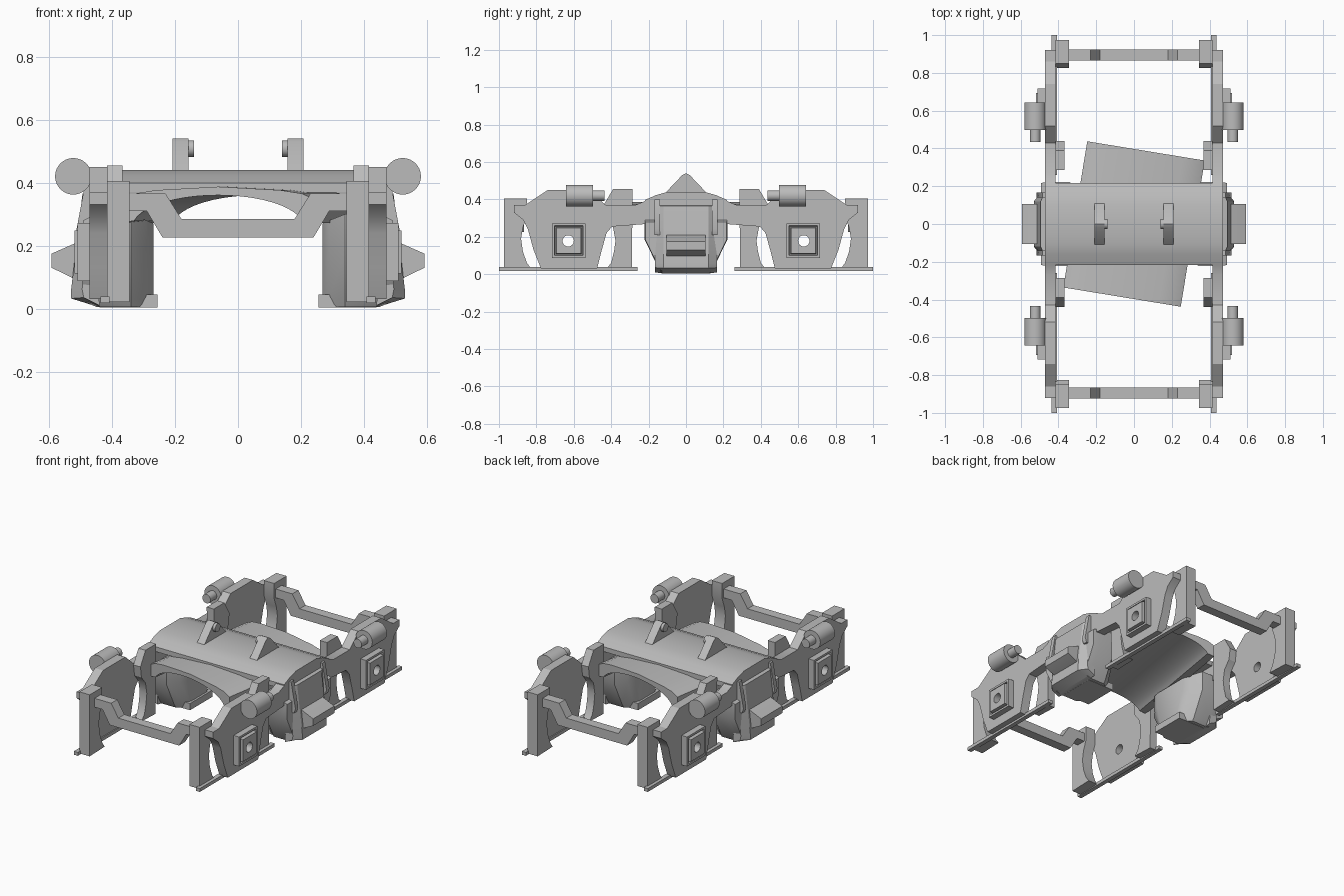
import bpy, bmesh, math
from mathutils import Matrix, Vector

if "Cube" in bpy.data.objects:
    bpy.data.objects.remove(bpy.data.objects["Cube"])

grey = bpy.data.materials.new("plain_grey")
grey.diffuse_color = (0.5, 0.5, 0.5, 1)
grey.use_nodes = True
grey.node_tree.nodes["Principled BSDF"].inputs["Base Color"].default_value = grey.diffuse_color


def place(axis, p, t):
    """Profile point p at distance t along the extrusion axis."""
    return {"x": (t, p[0], p[1]), "y": (p[0], t, p[1]), "z": (p[0], p[1], t)}[axis]


def loft(bm, axis, sections):
    """Closed solid through (distance, profile) sections."""
    rings = [[bm.verts.new(place(axis, p, t)) for p in pts] for t, pts in sections]
    n = len(rings[0])
    for a, b in zip(rings, rings[1:]):
        for i in range(n):
            j = (i + 1) % n
            bm.faces.new((a[i], a[j], b[j], b[i]))
    bm.faces.new(rings[0])
    bm.faces.new(rings[-1])


def prism(bm, axis, pts, a, b):
    loft(bm, axis, [(a, pts), (b, pts)])


def box(bm, x0, x1, y0, y1, z0, z1):
    prism(bm, "z", [(x0, y0), (x1, y0), (x1, y1), (x0, y1)], z0, z1)


def rod(bm, c, r, length, axis):
    rot = Matrix.Rotation(math.pi / 2, 4, "X" if axis == "y" else "Y")
    bmesh.ops.create_cone(bm, cap_ends=True, segments=32, radius1=r, radius2=r,
                          depth=length, matrix=Matrix.Translation(c) @ rot)


def finish(name, bm, mirror=(), cutter=None):
    bmesh.ops.recalc_face_normals(bm, faces=bm.faces[:])
    me = bpy.data.meshes.new(name)
    bm.to_mesh(me)
    bm.free()
    me.materials.append(grey)
    ob = bpy.data.objects.new(name, me)
    bpy.context.collection.objects.link(ob)
    bpy.ops.object.select_all(action="DESELECT")
    ob.select_set(True)
    bpy.context.view_layer.objects.active = ob
    if mirror:
        m = ob.modifiers.new("mirror", "MIRROR")
        m.use_axis = ("x" in mirror, "y" in mirror, False)
        m.use_mirror_merge = False
        bpy.ops.object.modifier_apply(modifier="mirror")
    if cutter:
        m = ob.modifiers.new("hole", "BOOLEAN")
        m.operation, m.solver, m.object = "DIFFERENCE", "EXACT", cutter
        bpy.ops.object.modifier_apply(modifier="hole")
    bpy.ops.object.shade_smooth_by_angle(angle=math.radians(30))
    return ob


def flip(pts):
    """Close a half profile by mirroring its first coordinate."""
    return pts + [(-a, b) for a, b in reversed(pts) if abs(a) > 1e-6]


# Cutter for the axle holes
bm = bmesh.new()
for y in (-0.63, 0.63):
    rod(bm, (0, y, 0.178), 0.03, 1.6, "x")
axle_cutter = finish("axle_cutter", bm)
axle_cutter.hide_render = True

# Side frames with pedestals
bm = bmesh.new()
low = [(0, .27), (-.22, .268), (-.395, .255), (-.425, .22), (-.45, .13), (-.475, .03),
       (-.775, .03), (-.815, .13), (-.845, .24), (-.87, .29), (-.92, .33)]
top = [(-.92, .37), (-.86, .37), (-.74, .45), (-.52, .45), (-.43, .37), (-.27, .37),
       (-.21, .395), (-.16, .42), (-.1, .438)]
prism(bm, "x", flip(low + top), .415, .472)
finish("side_frame", bm, "x", axle_cutter)

# Axle boxes with stepped faces
bm = bmesh.new()
box(bm, .46, .51, -.717, -.537, .088, .272)
bm.faces.ensure_lookup_table()
bmesh.ops.recalc_face_normals(bm, faces=bm.faces[:])
face = max(bm.faces, key=lambda f: f.calc_center_median().x)
for thick, depth in ((.018, 0), (.004, -.015), (.008, 0), (.004, .025)):
    bmesh.ops.inset_region(bm, faces=[face], thickness=thick, depth=depth)
finish("axle_box", bm, "xy", axle_cutter)
bpy.data.objects.remove(axle_cutter)

# Outer guard posts with the wheel clearance curve
bm = bmesh.new()
prism(bm, "x", [(-.973, .02), (-.973, .405), (-.85, .405), (-.85, .31), (-.872, .25),
                (-.882, .19), (-.872, .12), (-.85, .06), (-.825, .025)], .345, .416)
finish("outer_post", bm, "xy")

# Inner guard posts
bm = bmesh.new()
prism(bm, "x", [(-.29, .02), (-.285, .455), (-.39, .455), (-.44, .37), (-.43, .3), (-.39, .25),
                (-.377, .18), (-.385, .12), (-.4, .06), (-.43, .025)], .367, .416)
finish("inner_post", bm, "xy")

# Bottom rails
bm = bmesh.new()
box(bm, .408, .436, -1, -.26, .017, .038)
finish("bottom_rail", bm, "xy")

# Dropped end beams
bm = bmesh.new()
prism(bm, "y", flip([(-.38, .31), (-.38, .365), (-.23, .365), (-.18, .285)])[:4]
      + [(.18, .285), (.23, .365), (.38, .365), (.38, .31), (.29, .31), (.24, .226),
         (-.24, .226), (-.29, .31)], -.925, -.865)
finish("end_beam", bm, "y")

# Centre deck
bm = bmesh.new()
prism(bm, "x", flip([(-.218, .368), (-.218, .398), (-.16, .423), (-.1, .44)]), -.472, .472)
finish("centre_deck", bm)

# Triangular lugs with round bosses
bm = bmesh.new()
prism(bm, "x", [(-.115, .43), (.115, .43), (.02, .53), (0, .54), (-.02, .53)], .157, .208)
rod(bm, (.17, 0, .508), .026, .06, "x")
finish("deck_lug", bm, "x")

# Spring pockets, tapering toward the middle
bm = bmesh.new()


def pocket(k, top_z, base=.005):
    return [(y * k, z) for y, z in flip([(-.13, base), (-.145, .03), (-.222, .185),
                                        (-.222, top_z)])]


loft(bm, "x", [(.268, pocket(.5, .27)), (.29, pocket(.72, .28)), (.34, pocket(1, .3)),
               (.45, pocket(1, .3)), (.492, pocket(.98, .28, .025))])
box(bm, .255, .44, -.11, .11, .003, .045)
finish("spring_pocket", bm, "x")

# Sloped outer pocket panel
bm = bmesh.new()
loft(bm, "y", [(-.165, [(.46, .37), (.475, .365), (.495, .06), (.49, .035), (.44, .01)]),
               (-.12, [(.46, .37), (.494, .365), (.53, .06), (.53, .032), (.44, .004)]),
               (.12, [(.46, .37), (.494, .365), (.53, .06), (.53, .032), (.44, .004)]),
               (.165, [(.46, .37), (.475, .365), (.495, .06), (.49, .035), (.44, .01)])])
finish("pocket_panel", bm, "x")

# Pocket ribs
bm = bmesh.new()
prism(bm, "y", [(.46, .4), (.485, .4), (.515, .24), (.505, .21), (.46, .21)], -.168, -.14)
finish("pocket_rib", bm, "xy")

# Side bump stops
bm = bmesh.new()
prism(bm, "y", [(.46, .225), (.5, .215), (.553, .175), (.593, .172), (.593, .132), (.5, .075),
                (.46, .075)][:2]
      + [(.593, .174), (.593, .13), (.5, .085), (.46, .075)], -.105, .105)
finish("bump_stop", bm, "x")

# Brake cylinders and their rods
bm = bmesh.new()
rod(bm, (.523, -.57, .42), .058, .145, "y")
rod(bm, (.523, -.47, .42), .028, .07, "y")
finish("brake_cylinder", bm, "xy")

# Turned arch cover beneath the deck
bm = bmesh.new()
arc = [(.275 * math.cos(a), .26 + .1 * math.sin(a))
       for a in (math.pi * (.06 + .88 * i / 20) for i in range(21))]
outer = [(-.315, .272), (-.315, .345), (-.27, .365), (-.2, .376), (0, .387),
         (.2, .376), (.27, .365), (.315, .345), (.315, .272)]
prism(bm, "y", outer + arc, -.392, .392)
bmesh.ops.rotate(bm, verts=bm.verts[:], cent=(0, 0, 0),
                 matrix=Matrix.Rotation(math.radians(-9.3), 3, "Z"))
finish("arch_cover", bm)
